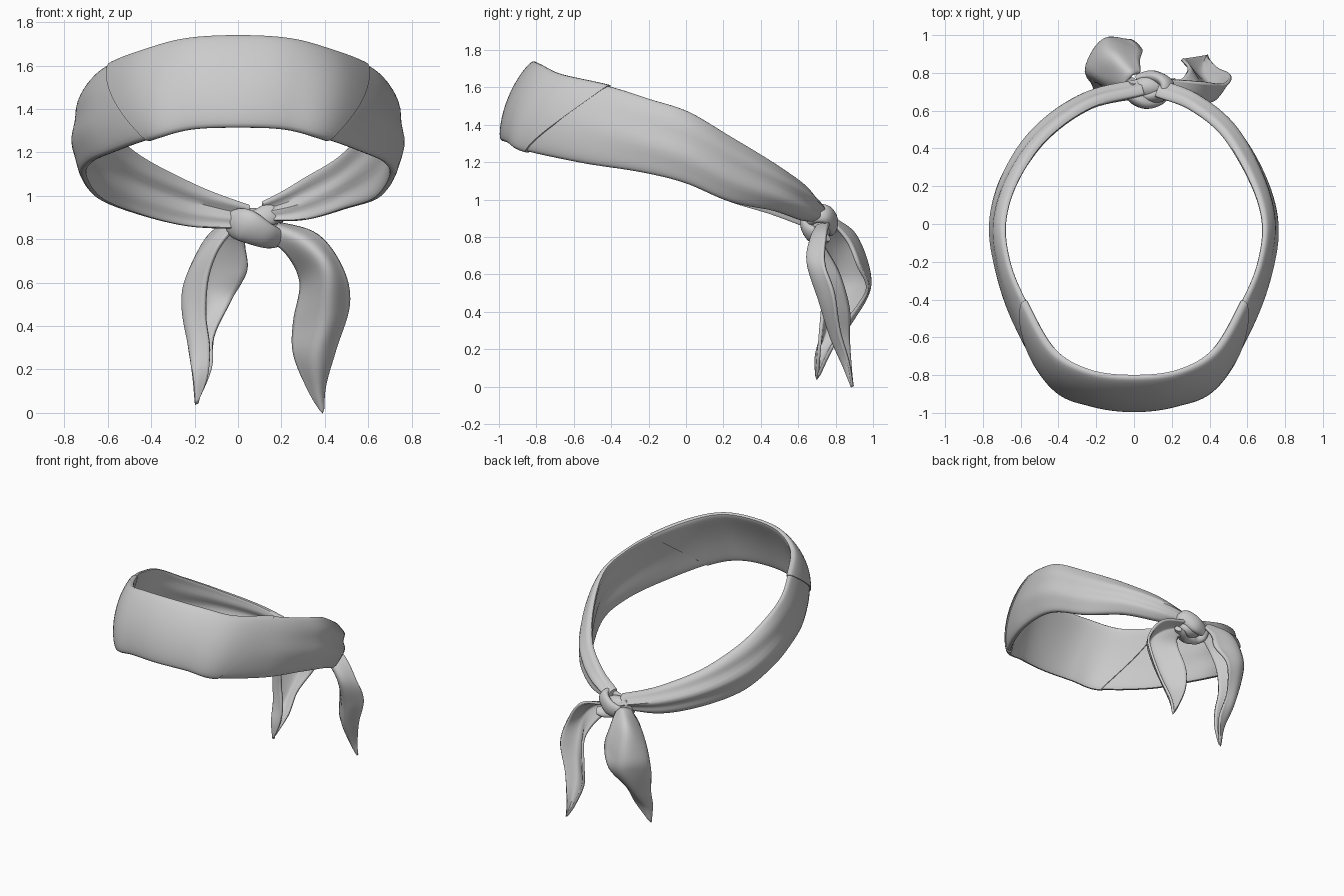
import bpy, bmesh, math
from mathutils import Vector as V

if "Cube" in bpy.data.objects:
    bpy.data.objects.remove(bpy.data.objects["Cube"])

cloth = bpy.data.materials.new("light grey cloth")
cloth.diffuse_color = (0.6, 0.6, 0.6, 1)
cloth.use_nodes = True
cloth.node_tree.nodes["Principled BSDF"].inputs["Base Color"].default_value = cloth.diffuse_color


def spline(pts, t):
    """Smooth curve through pts, t counted in points."""
    n = len(pts)
    i = min(max(int(t), 0), n - 2)
    f = t - i
    b, c = pts[i], pts[i + 1]
    a = pts[i - 1] if i > 0 else 2 * b - c
    d = pts[i + 2] if i + 2 < n else 2 * c - b
    return 0.5 * (2 * b + (c - a) * f + (2 * a - 5 * b + 4 * c - d) * f * f
                  + (3 * b - 3 * c + d - a) * f ** 3)


def loft(name, rings, closed=True, angle=40):
    """Skin a list of point rings; closed rings also get end caps."""
    bm = bmesh.new()
    rows = [[bm.verts.new(p) for p in r] for r in rings]
    n = len(rows[0])
    for r, s in zip(rows, rows[1:]):
        for k in range(n if closed else n - 1):
            j = (k + 1) % n
            bm.faces.new((r[k], r[j], s[j], s[k]))
    if closed:
        bm.faces.new(rows[0])
        bm.faces.new(rows[-1])
    bmesh.ops.remove_doubles(bm, verts=bm.verts, dist=0.0005)
    bmesh.ops.recalc_face_normals(bm, faces=bm.faces)
    me = bpy.data.meshes.new(name)
    bm.to_mesh(me)
    bm.free()
    ob = bpy.data.objects.new(name, me)
    bpy.context.collection.objects.link(ob)
    me.materials.append(cloth)
    bpy.ops.object.select_all(action='DESELECT')
    ob.select_set(True)
    bpy.context.view_layer.objects.active = ob
    bpy.ops.object.shade_smooth_by_angle(angle=math.radians(angle))
    return ob


# Headband edges: (top edge, bottom edge) from the left end of the knot to the front
half = [((-.655, .25, 1.34), (-.67, .25, .99)),
        ((-.72, .02, 1.47), (-.74, 0, 1.09)),
        ((-.695, -.2, 1.54), (-.715, -.25, 1.15)),
        ((-.61, -.42, 1.61), (-.62, -.56, 1.20)),
        ((-.46, -.68, 1.67), (-.43, -.88, 1.27)),
        ((-.25, -.80, 1.725), (-.23, -.97, 1.32))]
left_back = [((.04, .74, .95), (.04, .72, .84)),
             ((-.25, .66, 1.07), (-.25, .66, .86)),
             ((-.50, .48, 1.20), (-.50, .49, .92))]
right_back = [((.51, .50, 1.19), (.52, .50, .94)),
              ((.32, .655, 1.08), (.33, .655, .89)),
              ((.13, .73, .97), (.13, .72, .88))]
mirrored = [tuple((-p[0], p[1], p[2]) for p in s) for s in reversed(half)]
stations = left_back + half + [((0, -.83, 1.74), (0, -1, 1.33))] + mirrored + right_back
top = [V(s[0]) for s in stations]
bot = [V(s[1]) for s in stations]
LAST = len(stations) - 1


def band_point(u, a, extra=0.0):
    """Point on the padded band: u along, a around the section."""
    v = (1 - math.cos(a)) / 2
    t, b = spline(top, u), spline(bot, u)
    e = 0.05
    tangent = (spline(top, min(u + e, LAST)) + spline(bot, min(u + e, LAST))
               - spline(top, max(u - e, 0)) - spline(bot, max(u - e, 0)))
    out = tangent.cross(t - b).normalized()
    away = abs(u - LAST / 2)
    back = min(1, max(0, (away - 2.5) / 4))
    thick = 0.045 + 0.03 * back + 0.02 * math.exp(-(away - 2.4) ** 2)
    side = math.copysign(abs(math.sin(a)) ** 0.6, math.sin(a))
    folds = back * 0.011 * math.sin(v * 13 + u * 0.7) * math.sin(math.pi * v)
    off = 0.03 * 4 * v * (1 - v) + side * (thick / 2 + extra) - thick / 2 + folds
    edge = (t - b).normalized() * (-math.cos(a)) * extra
    return b.lerp(t, v) + out * off + edge


AROUND = 36
angles = [2 * math.pi * k / AROUND for k in range(AROUND)]
loft("headband", [[band_point(LAST * i / 130, a) for a in angles] for i in range(131)])

# Front panel wrapped over the band, with slanted ends
rings = []
for i in range(61):
    f = i / 60
    ring = []
    for a in angles:
        v = (1 - math.cos(a)) / 2
        start, end = 6.95 - 0.95 * v, 11.05 + 0.95 * v
        ring.append(band_point(start + (end - start) * f, a, 0.008))
    rings.append(ring)
loft("front_panel", rings)


# Hanging tails: points across the cloth at each level, ending in a tip
def tail(name, rows, tip):
    n = len(rows[0])
    rows = [[V(p) for p in r] for r in rows] + [[V(tip)] * n]
    rings = []
    for i in range(41):
        t = (len(rows) - 1) * i / 40
        across = [spline([r[c] for r in rows], t) for c in range(n)]
        rings.append([spline(across, (n - 1) * k / 18) for k in range(19)])
    ob = loft(name, rings, closed=False, angle=50)
    mod = ob.modifiers.new("cloth thickness", 'SOLIDIFY')
    mod.thickness = 0.018
    mod.offset = 0


tail("left_tail",
     [((-.01, .70, .86), (-.04, .74, .88), (-.01, .79, .90), (.03, .80, .86)),
      ((-.09, .70, .76), (-.17, .79, .74), (-.12, .90, .81), (.03, .87, .77)),
      ((-.14, .72, .62), (-.24, .82, .60), (-.15, .97, .63), (.04, .92, .65)),
      ((-.15, .73, .45), (-.25, .80, .47), (-.16, .96, .50), (-.03, .97, .52)),
      ((-.13, .72, .30), (-.22, .75, .30), (-.18, .86, .32), (-.11, .87, .36)),
      ((-.14, .71, .17), (-.20, .70, .17), (-.18, .75, .18), (-.12, .78, .21))],
     (-.19, .70, .04))
tail("right_tail",
     [((.10, .70, .82), (.14, .71, .87), (.15, .77, .88)),
      ((.22, .74, .74), (.30, .67, .79), (.36, .75, .82)),
      ((.29, .82, .60), (.40, .655, .66), (.48, .74, .66)),
      ((.26, .87, .42), (.40, .72, .45), (.51, .79, .50)),
      ((.26, .87, .27), (.36, .78, .26), (.45, .82, .30)),
      ((.33, .88, .10), (.37, .85, .10), (.40, .87, .13))], (.39, .89, .0))


# Knot strands: oval tubes, each control point is (x, y, z, radius)
def strand(name, pts, flat=0.55):
    path = [V(p[:3]) for p in pts]
    size = [V((p[3], 0, 0)) for p in pts]
    n = len(pts) - 1
    rings = []
    for i in range(33):
        t = n * i / 32
        d = (spline(path, min(t + .05, n)) - spline(path, max(t - .05, 0))).normalized()
        inward = V((.08, .725, .87)) - spline(path, t)
        w = d.cross(inward).normalized()
        h = w.cross(d)
        r = spline(size, t).x
        rings.append([spline(path, t) + w * r * math.cos(a) + h * r * flat * math.sin(a)
                      for a in angles[::2]])
    loft(name, rings, angle=60)


strand("knot_wrap", [(-.01, .76, .90, .045), (-.02, .70, .875, .065), (.04, .66, .86, .08),
                     (.12, .67, .82, .065), (.18, .72, .80, .05), (.23, .75, .80, .03)])
strand("knot_cross", [(.05, .67, .88, .04), (.11, .67, .90, .05), (.17, .70, .925, .055),
                      (.17, .75, .92, .055), (.10, .78, .87, .06), (.02, .77, .85, .045)])

# Knot centre
bpy.ops.mesh.primitive_uv_sphere_add(segments=24, ring_count=14, location=(.09, .725, .87))
core = bpy.context.object
core.name = "knot_core"
core.scale = (.10, .065, .07)
core.rotation_euler = (0, math.radians(20), 0)
core.data.materials.append(cloth)
bpy.ops.object.shade_smooth_by_angle(angle=math.radians(60))
